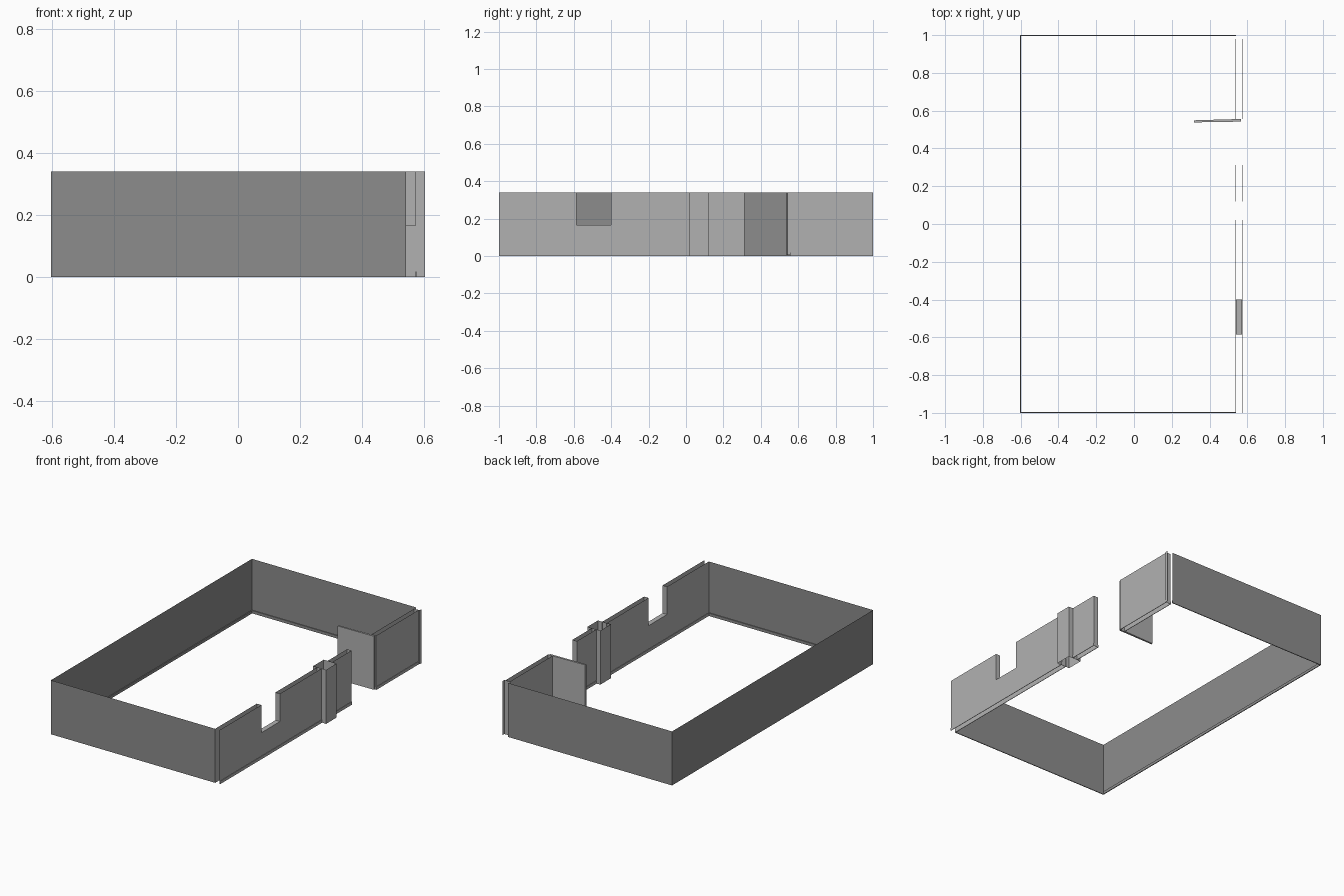
import bpy

if "Cube" in bpy.data.objects:
    bpy.data.objects.remove(bpy.data.objects["Cube"])

H = 0.34            # wall height
SILL = 0.165        # window sill height
SK_H = 0.018        # skirting height
XI, XO = 0.541, 0.572  # inner and outer faces of the right wall


def material(name, value):
    m = bpy.data.materials.new(name)
    m.diffuse_color = (value, value, value, 1)
    m.use_nodes = True
    m.node_tree.nodes["Principled BSDF"].inputs["Base Color"].default_value = m.diffuse_color
    return m


DARK = material("dark_grey", 0.264)
LIGHT = material("light_grey", 0.441)


def mesh(name, verts, faces, mat):
    me = bpy.data.meshes.new(name)
    me.from_pydata(verts, [], faces)
    me.materials.append(mat)
    me.update()
    ob = bpy.data.objects.new(name, me)
    bpy.context.collection.objects.link(ob)
    return ob


def sheet(name, path, z0=0.0, z1=H, closed=False, mat=LIGHT):
    """Vertical sheet following a plan path."""
    n = len(path)
    verts = [(x, y, z) for z in (z0, z1) for x, y in path]
    count = n if closed else n - 1
    faces = [(i, (i + 1) % n, (i + 1) % n + n, i + n) for i in range(count)]
    return mesh(name, verts, faces, mat)


def prism(name, plan, z0, z1, mat=LIGHT):
    """Solid block with a four-sided plan."""
    verts = [(x, y, z) for z in (z0, z1) for x, y in plan]
    return mesh(name, verts, [(0, 3, 2, 1), (4, 5, 6, 7), (0, 1, 5, 4),
                              (1, 2, 6, 5), (2, 3, 7, 6), (3, 0, 4, 7)], mat)


def rect(x0, x1, y0, y1):
    return [(x0, y0), (x1, y0), (x1, y1), (x0, y1)]


# Three single-sheet outer walls and their inner skirting
sheet("outer_walls", [(XI, -1), (-0.603, -1), (-0.603, 1), (XI, 1)], mat=DARK)
prism("skirting_left", rect(-0.603, -0.598, -1, 1), 0, SK_H, DARK)
for side, y0, y1 in (("front", -1, -0.995), ("back", 0.995, 1)):
    prism("skirting_" + side, rect(-0.598, XI, y0, y1), 0, SK_H, DARK)

# Right wall: open-topped double sheets
for name, x in (("inner", XI), ("outer", XO)):
    sheet("wall_under_window_" + name, [(x, -1), (x, 0.02)], 0, SILL)
sheet("window_wall_front", [(XI, -1), (XI, -0.585), (XO, -0.585), (XO, -1)], SILL)
sheet("window_wall_back", [(XI, 0.02), (XI, -0.40), (XO, -0.40), (XO, 0.02)], SILL)
mesh("window_sill", [(x, y, SILL) for x, y in rect(XI, XO, -0.585, -0.40)],
     [(0, 1, 2, 3)], LIGHT)
sheet("short_wall", [(XI, 0.12), (XI, 0.313), (XO, 0.313), (XO, 0.12)])
sheet("door_side_wall", [(XI, 0.98), (XI, 0.555), (XO, 0.555), (XO, 0.98)])

# Skirting on both faces of each right wall run
for i, (y0, y1) in enumerate(((-1, 0.02), (0.12, 0.313), (0.555, 0.98))):
    prism(f"skirting_inner_{i}", rect(XI - 0.003, XI, y0, y1), 0, SK_H)
    prism(f"skirting_outer_{i}", rect(XO, XO + 0.003, y0, y1), 0, SK_H)

# Pillar tube, and corner strip open towards the back
sheet("pillar", rect(0.513, 0.603, 0.015, 0.12), closed=True)
sheet("corner_strip", [(XI, 0.98), (0.579, 0.98), (0.579, 1.0)])

# Open door, swung slightly askew into the room
prism("door", [(0.318, 0.538), (0.566, 0.542), (0.566, 0.556), (0.318, 0.549)], 0.004, H)
